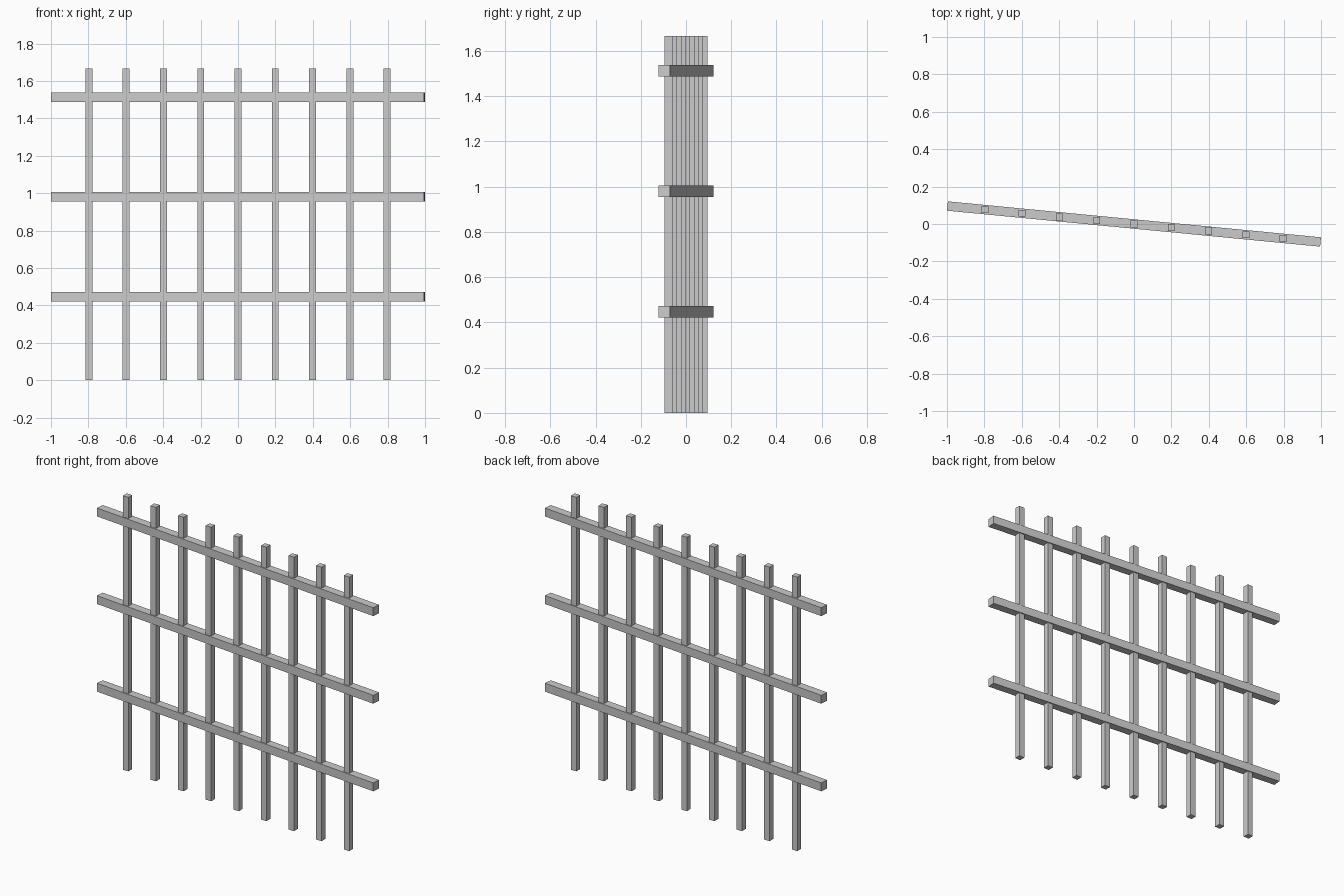
import bpy
import math

if "Cube" in bpy.data.objects:
    bpy.data.objects.remove(bpy.data.objects["Cube"])

TILT = math.radians(5.5)      # the fence line turns slightly about z
POST_W, POST_H = 0.037, 1.667
RAIL_W, RAIL_L = 0.05, 2.004

metal = bpy.data.materials.new("grey metal")
metal.diffuse_color = (0.6, 0.6, 0.6, 1)
metal.use_nodes = True
metal.node_tree.nodes["Principled BSDF"].inputs["Base Color"].default_value = metal.diffuse_color


def bar(name, size, location, turn=0.0):
    """Square-edged bar centred on location."""
    bpy.ops.mesh.primitive_cube_add(size=1, location=location, rotation=(0, 0, turn))
    obj = bpy.context.object
    obj.name = name
    obj.scale = size
    obj.data.materials.append(metal)
    return obj


# upright posts: stepped along the fence line, each square to the axes
for i in range(-4, 5):
    x = i * 0.1993
    bar(f"post_{i + 5}", (POST_W, POST_W, POST_H),
        (x, -x * math.tan(TILT), POST_H / 2))

# long rails the posts pass through
for i in range(3):
    bar(f"rail_{i + 1}", (RAIL_L, RAIL_W, 0.051),
        (0, 0, 0.447 + i * 0.533), -TILT)
